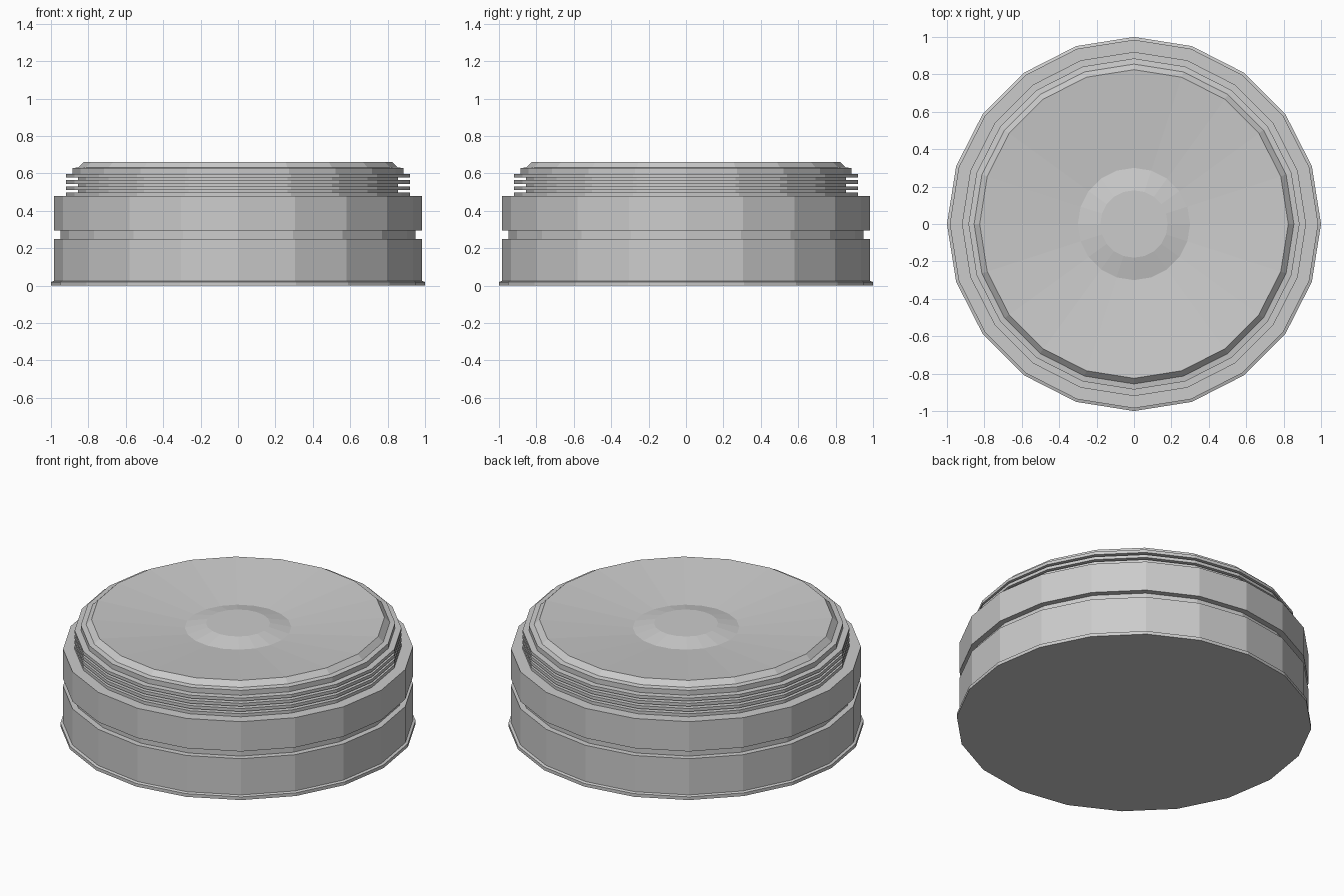
import bpy, bmesh
from math import cos, sin, tau

if "Cube" in bpy.data.objects:
    bpy.data.objects.remove(bpy.data.objects["Cube"])

SIDES = 20


def lathe(name, profile):
    """Spin an (r, z) profile, closing both ends with flat caps."""
    bm = bmesh.new()
    rings = [[bm.verts.new((r * cos(tau * i / SIDES), r * sin(tau * i / SIDES), z))
              for i in range(SIDES)] for r, z in profile]
    for a, b in zip(rings, rings[1:]):
        for i in range(SIDES):
            j = (i + 1) % SIDES
            bm.faces.new((a[i], a[j], b[j], b[i]))
    bm.faces.new(rings[0][::-1])
    bm.faces.new(rings[-1])
    mesh = bpy.data.meshes.new(name)
    bm.to_mesh(mesh)
    bm.free()
    obj = bpy.data.objects.new(name, mesh)
    bpy.context.collection.objects.link(obj)
    return obj


# Base flange and body with a groove
profile = [(1.0, 0), (1.0, 0.02), (0.985, 0.025), (0.985, 0.25),
           (0.95, 0.25), (0.95, 0.295), (0.985, 0.295), (0.985, 0.48)]

# Neck with four thin ribs
for k in range(4):
    z = 0.48 + 0.0323 * k
    profile += [(0.92, z), (0.92, z + 0.019)]
    if k < 3:
        profile += [(0.855, z + 0.019), (0.855, z + 0.0323)]

# Stepped rim with chamfer, shallow dished top and raised centre boss
profile += [(0.885, 0.597), (0.885, 0.628), (0.855, 0.632), (0.825, 0.662),
            (0.30, 0.608), (0.18, 0.634)]

lathe("ribbed_canister", profile)
